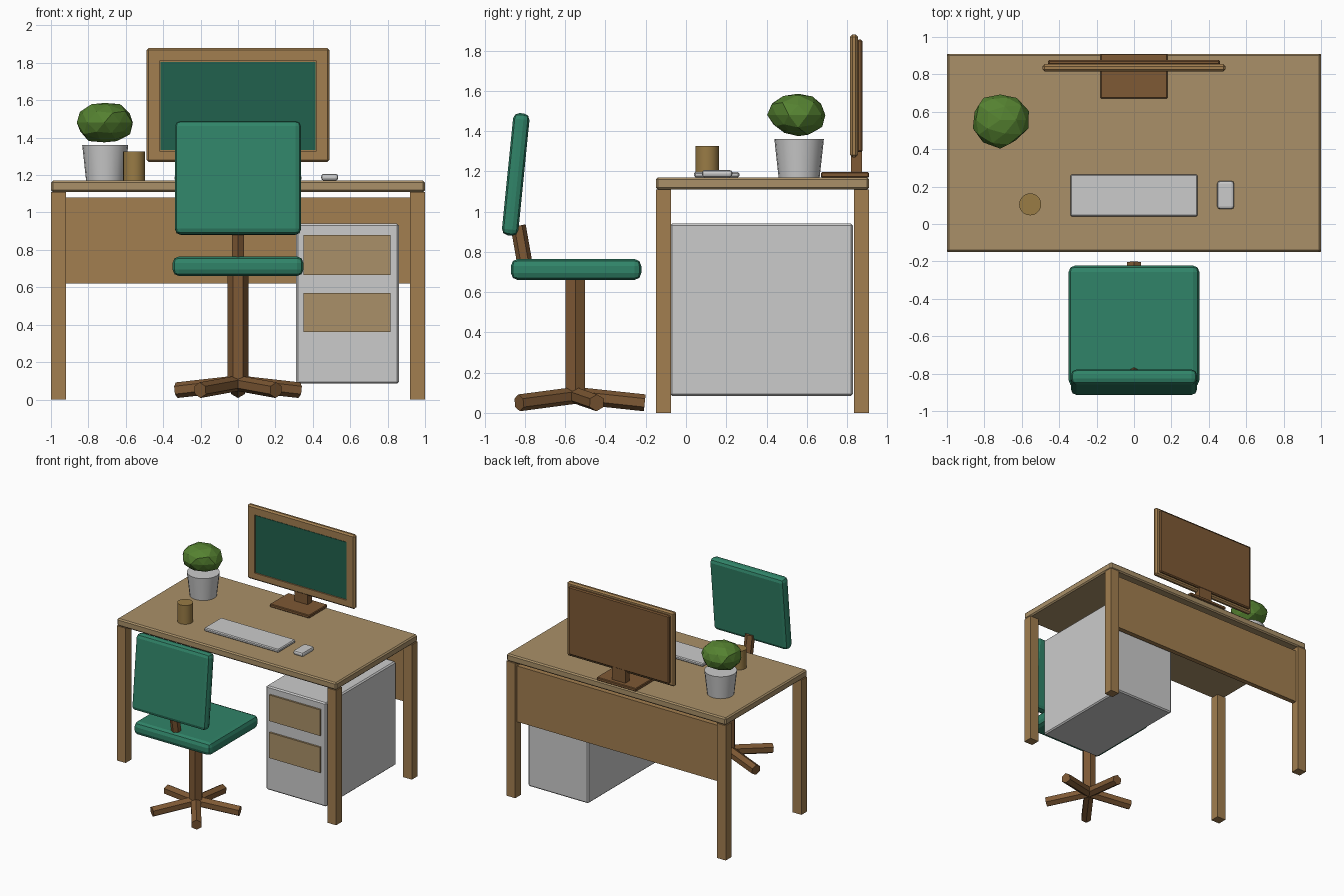
import bpy, math, random
from mathutils import Vector

if "Cube" in bpy.data.objects:
    bpy.data.objects.remove(bpy.data.objects["Cube"])

random.seed(4)


def mat(name, r, g, b):
    m = bpy.data.materials.new(name)
    m.diffuse_color = (r, g, b, 1)
    m.use_nodes = True
    m.node_tree.nodes["Principled BSDF"].inputs["Base Color"].default_value = m.diffuse_color
    return m


TAN = mat("tan wood", 0.40, 0.28, 0.14)
OAK = mat("oak", 0.36, 0.21, 0.08)
WALNUT = mat("walnut", 0.21, 0.10, 0.035)
FABRIC = mat("green fabric", 0.03, 0.23, 0.14)
GLASS = mat("dark green", 0.015, 0.12, 0.075)
LEAF = mat("leaf", 0.09, 0.22, 0.03)
CLAY = mat("mug brown", 0.32, 0.20, 0.06)


def finish(o, name, m=None, bevel=0, segments=1):
    o.name = name
    if m:
        o.data.materials.append(m)
    if bevel:
        b = o.modifiers.new("bevel", 'BEVEL')
        b.width, b.segments = bevel, segments
    return o


def box(name, x, y, z, m=None, bevel=0, segments=1, tilt=0):
    """Box from (min, max) ranges, optionally tilted about x."""
    bpy.ops.mesh.primitive_cube_add(size=1)
    o = bpy.context.object
    size = [r[1] - r[0] for r in (x, y, z)]
    for v in o.data.vertices:
        v.co = [c * s for c, s in zip(v.co, size)]
    o.location = [(r[0] + r[1]) / 2 for r in (x, y, z)]
    o.rotation_euler.x = tilt
    return finish(o, name, m, bevel, segments)


def cone(name, r1, r2, centre, z, sides, m=None, turn=0):
    bpy.ops.mesh.primitive_cone_add(vertices=sides, radius1=r1, radius2=r2, depth=z[1] - z[0],
                                    location=(*centre, (z[0] + z[1]) / 2), rotation=(0, 0, turn))
    return finish(bpy.context.object, name, m)


def beam(name, a, b, r, m):
    a, b = Vector(a), Vector(b)
    d = b - a
    bpy.ops.mesh.primitive_cylinder_add(vertices=6, radius=r, depth=d.length, location=(a + b) / 2)
    o = bpy.context.object
    o.rotation_euler = d.to_track_quat('Z', 'Y').to_euler()
    return finish(o, name, m)


# Desk
box("desk_top", (-1, 1), (-0.15, 0.91), (1.11, 1.17), TAN, 0.01)
for side, x in (("left", (-1, -0.92)), ("right", (0.92, 1))):
    for end, y in (("front", (-0.15, -0.075)), ("back", (0.835, 0.91))):
        box(f"{end}_{side}_leg", x, y, (0, 1.11), OAK)
box("back_panel", (-0.92, 0.92), (0.845, 0.885), (0.62, 1.08), OAK)

# Drawer cabinet
box("cabinet", (0.31, 0.86), (-0.08, 0.83), (0.085, 0.94), None, 0.01)
for i, z in enumerate(((0.36, 0.57), (0.665, 0.88))):
    box(f"drawer_front_{i + 1}", (0.35, 0.815), (-0.095, -0.07), z, TAN)

# Monitor: frame bars, recessed screen, back shell, stand
box("monitor_frame", (-0.49, 0.49), (0.815, 0.855), (1.27, 1.88), OAK, 0.012)
frame = bpy.context.object
cutter = box("frame_cutter", (-0.42, 0.42), (0.7, 0.825), (1.33, 1.81))
cutter.hide_render = True
cutter.hide_set(True)
cut = frame.modifiers.new("opening", 'BOOLEAN')
cut.operation, cut.object, cut.solver = 'DIFFERENCE', cutter, 'EXACT'
box("screen", (-0.415, 0.415), (0.82, 0.83), (1.335, 1.805), GLASS)
box("monitor_back", (-0.46, 0.46), (0.85, 0.877), (1.295, 1.855), WALNUT, 0.008)
box("monitor_neck", (-0.06, 0.06), (0.82, 0.875), (1.18, 1.32), WALNUT)
box("monitor_base", (-0.18, 0.18), (0.67, 0.91), (1.17, 1.196), WALNUT, 0.005)

# Desk items
box("keyboard", (-0.34, 0.34), (0.04, 0.265), (1.17, 1.197), None, 0.007)
box("mouse", (0.445, 0.535), (0.08, 0.23), (1.17, 1.207), None, 0.014, 2)
cone("mug", 0.059, 0.059, (-0.555, 0.105), (1.17, 1.325), 20, CLAY)
cone("plant_pot", 0.102, 0.123, (-0.71, 0.562), (1.17, 1.36), 20)
for n in ("mug", "plant_pot"):
    bpy.ops.object.select_all(action='DESELECT')
    o = bpy.data.objects[n]
    o.select_set(True)
    bpy.context.view_layer.objects.active = o
    bpy.ops.object.shade_smooth_by_angle(angle=math.radians(40))

# Foliage: jittered low-poly ball
bpy.ops.mesh.primitive_ico_sphere_add(subdivisions=2, radius=1, location=(-0.715, 0.557, 1.48))
plant = finish(bpy.context.object, "foliage", LEAF)
for v in plant.data.vertices:
    k = random.uniform(0.9, 1.06)
    v.co = (v.co.x * 0.155 * k, v.co.y * 0.148 * k, v.co.z * 0.112 * k)

# Chair
box("seat", (-0.35, 0.35), (-0.87, -0.222), (0.66, 0.765), FABRIC, 0.035, 2)
box("backrest", (-0.337, 0.337), (-0.887, -0.805), (0.88, 1.49), FABRIC, 0.03, 2, tilt=-0.1)
beam("backrest_support", (0, -0.79, 0.68), (0, -0.834, 0.93), 0.038, WALNUT)
cone("column", 0.056, 0.056, (0, -0.55), (0.06, 0.66), 6, WALNUT, math.radians(30))
for i in range(5):
    a = math.radians(90 + 72 * i)
    tip = (0.345 * math.cos(a), -0.55 + 0.345 * math.sin(a), 0.05)
    beam(f"chair_foot_{i + 1}", (0, -0.55, 0.087), tip, 0.042, WALNUT)
